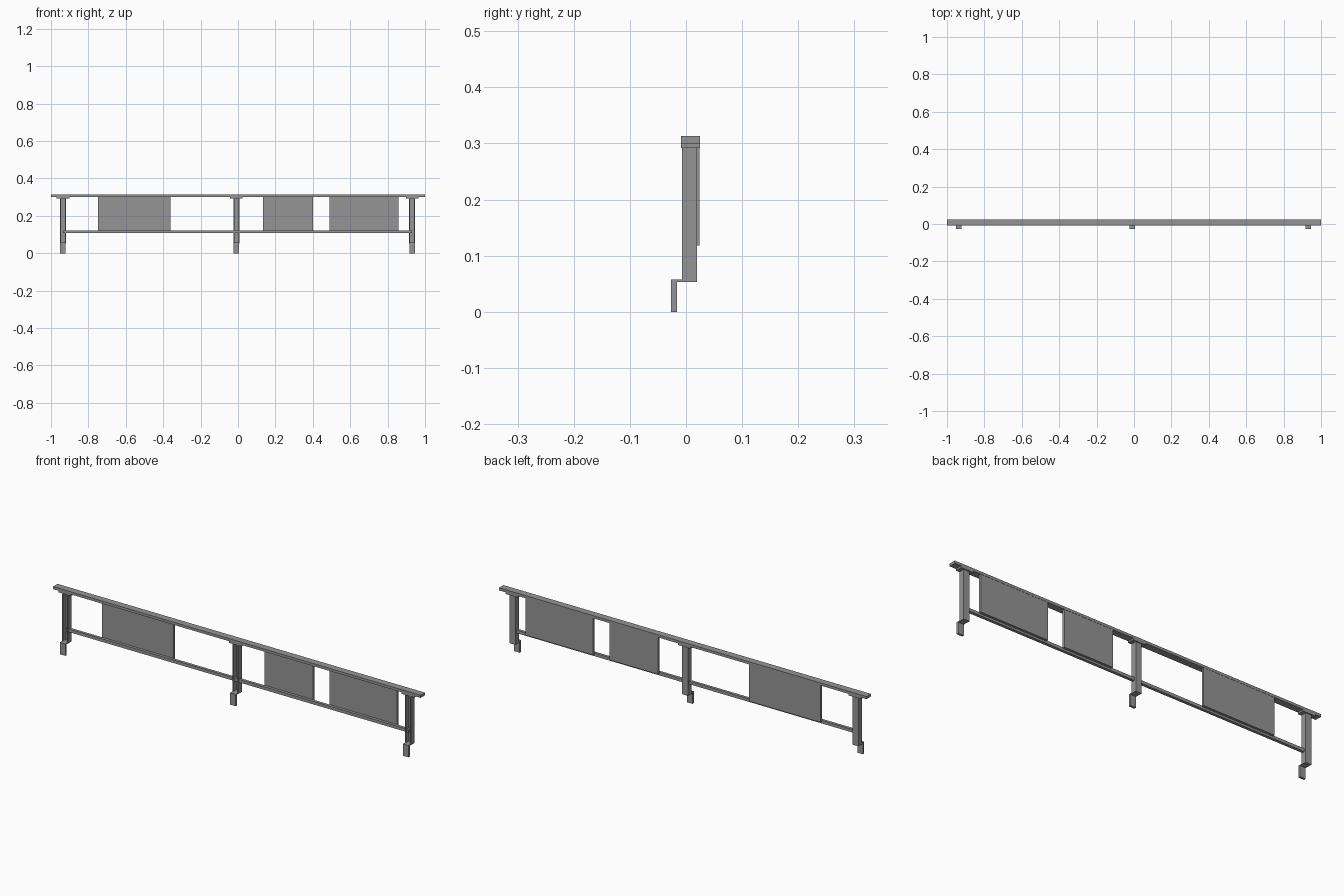
import bpy, bmesh

if "Cube" in bpy.data.objects:
    bpy.data.objects.remove(bpy.data.objects["Cube"])

grey = bpy.data.materials.new("dark_grey")
grey.diffuse_color = (0.3, 0.3, 0.3, 1)
grey.use_nodes = True
grey.node_tree.nodes["Principled BSDF"].inputs["Base Color"].default_value = grey.diffuse_color


def box(name, x0, x1, y0, y1, z0, z1):
    bm = bmesh.new()
    bmesh.ops.create_cube(bm, size=1)
    for v in bm.verts:
        v.co = (x1 if v.co.x > 0 else x0,
                y1 if v.co.y > 0 else y0,
                z1 if v.co.z > 0 else z0)
    return finish(name, bm)


def finish(name, bm):
    bmesh.ops.recalc_face_normals(bm, faces=bm.faces)
    mesh = bpy.data.meshes.new(name)
    bm.to_mesh(mesh)
    bm.free()
    mesh.materials.append(grey)
    obj = bpy.data.objects.new(name, mesh)
    bpy.context.collection.objects.link(obj)
    return obj


def extrude(name, points, direction):
    # closed profile pushed along a direction, capped at both ends
    bm = bmesh.new()
    a = [bm.verts.new(p) for p in points]
    b = [bm.verts.new([p[i] + direction[i] for i in range(3)]) for p in points]
    bm.faces.new(a)
    bm.faces.new(b)
    for i in range(len(a)):
        bm.faces.new((a[i - 1], a[i], b[i], b[i - 1]))
    return finish(name, bm)


# Handrail and lower rail
box("top_rail", -1, 1, -0.009, 0.025, 0.300, 0.313)
box("lower_rail", -0.935, 0.93, -0.002, 0.012, 0.108, 0.123)

# Infill panels
for x0, x1 in ((-0.748, -0.36), (0.135, 0.40), (0.49, 0.857)):
    box("panel", x0, x1, 0.012, 0.024, 0.118, 0.301)

# Posts: channel open to the front, top plate and stepped foot bracket
W, T, F, B = 0.016, 0.005, -0.007, 0.020
for x in (-0.936, -0.009, 0.931):
    channel = [(-W, F), (-W, B), (W, B), (W, F),
               (W - T, F), (W - T, B - T), (-W + T, B - T), (-W + T, F)]
    extrude("post", [(x + a, b, 0.053) for a, b in channel], (0, 0, 0.24))
    box("post_top_plate", x - 0.034, x + 0.034, -0.009, 0.025, 0.292, 0.300)
    foot = [(-0.027, 0), (-0.016, 0), (-0.016, 0.053), (0.020, 0.053),
            (0.020, 0.058), (-0.027, 0.058)]
    extrude("foot_bracket", [(x - 0.015, a, b) for a, b in foot], (0.030, 0, 0))
